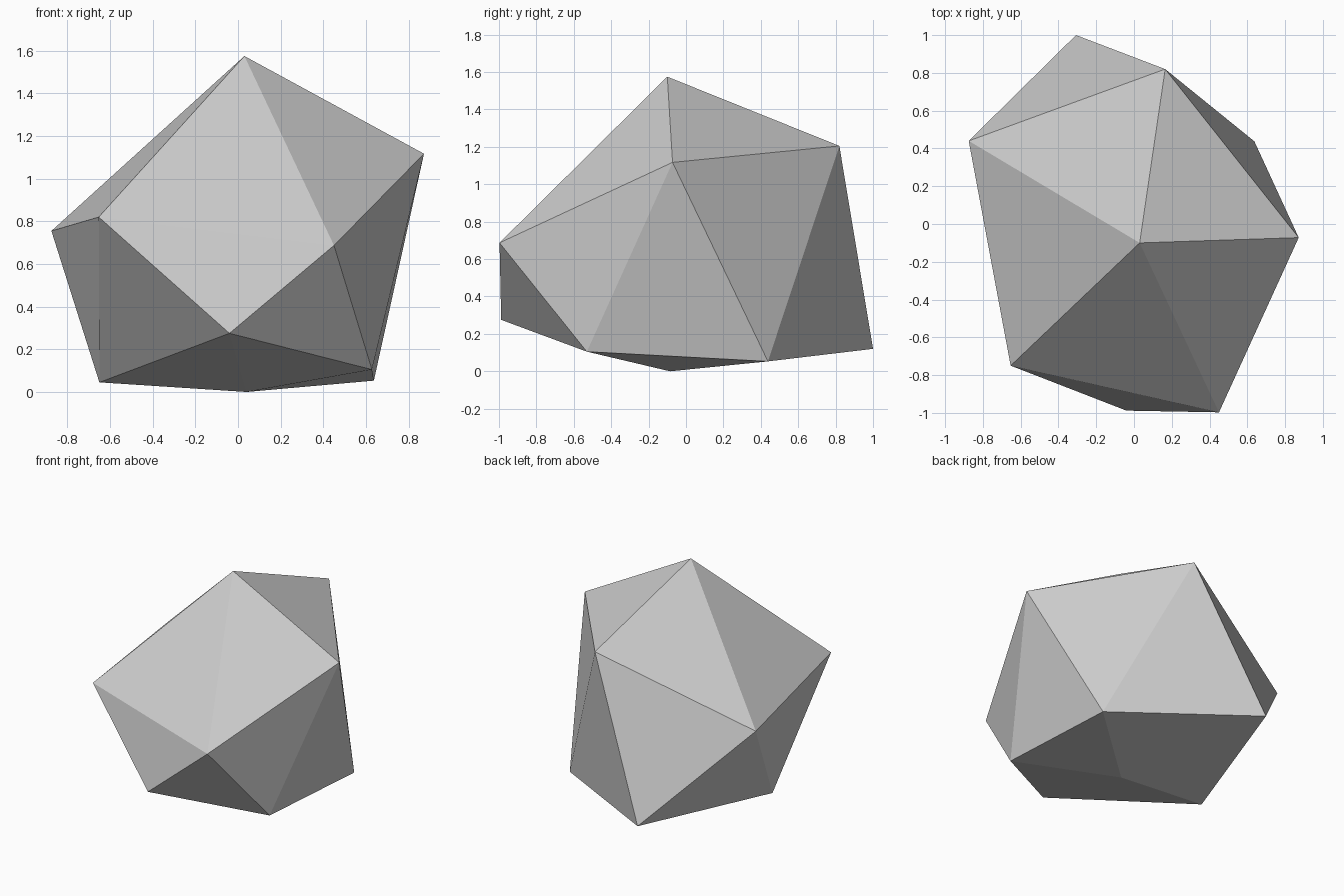
import bpy
import bmesh
from mathutils import Vector

cube = bpy.data.objects.get("Cube")
if cube:
    bpy.data.objects.remove(cube, do_unlink=True)

# Stone colour
stone = bpy.data.materials.new("stone grey")
stone.use_nodes = True
grey = (0.6, 0.6, 0.6, 1.0)
stone.diffuse_color = grey
shader = next(n for n in stone.node_tree.nodes if n.type == "BSDF_PRINCIPLED")
shader.inputs["Base Color"].default_value = grey
shader.inputs["Roughness"].default_value = 0.9

# Irregular twenty-sided rock: a peak, two rings of five corners and a base
peak = Vector((0.03, -0.10, 1.575))
base = Vector((0.04, -0.085, 0.0))
upper_ring = [
    (0.165, 0.82, 1.205),
    (0.872, -0.072, 1.117),
    (0.45, -0.997, 0.687),
    (-0.653, -0.75, 0.82),
    (-0.875, 0.44, 0.755),
]
lower_ring = [
    (0.637, 0.438, 0.053),
    (0.628, -0.53, 0.105),
    (-0.04, -0.988, 0.275),
    (-0.65, -0.075, 0.045),
    (-0.307, 1.0, 0.12),
]

bm = bmesh.new()
top = bm.verts.new(peak)
bottom = bm.verts.new(base)
upper = [bm.verts.new(p) for p in upper_ring]
lower = [bm.verts.new(p) for p in lower_ring]
count = len(upper)
for i in range(count):
    j = (i + 1) % count
    bm.faces.new((top, upper[j], upper[i]))          # crown facet
    bm.faces.new((upper[i], upper[j], lower[i]))     # side facet, point down
    bm.faces.new((lower[i], upper[j], lower[j]))     # side facet, point up
    bm.faces.new((bottom, lower[i], lower[j]))       # underside facet
bmesh.ops.recalc_face_normals(bm, faces=bm.faces[:])

mesh = bpy.data.meshes.new("rock")
bm.to_mesh(mesh)
bm.free()
mesh.materials.append(stone)
rock = bpy.data.objects.new("rock", mesh)
bpy.context.collection.objects.link(rock)
